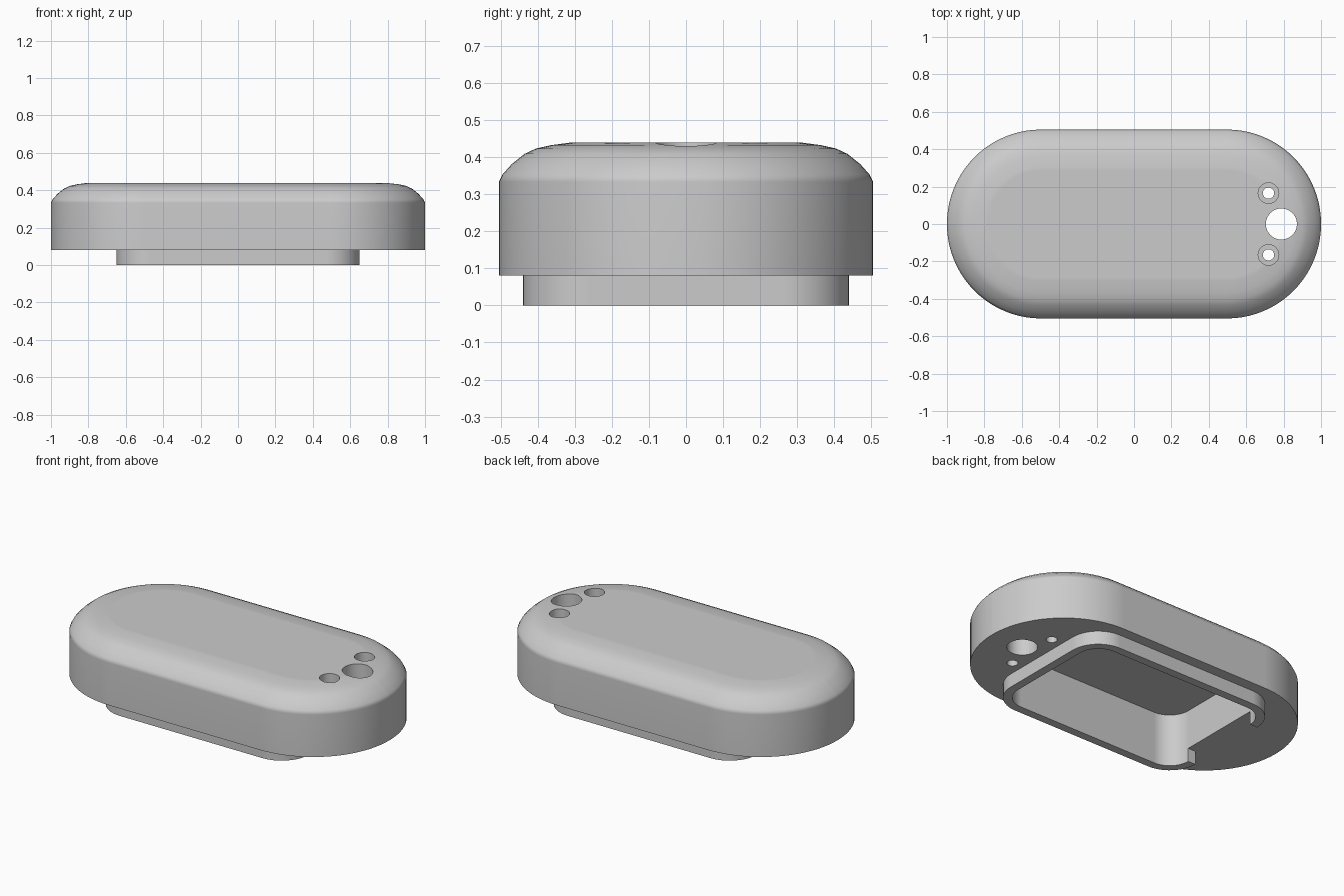
import bpy
import bmesh
from math import pi, cos, sin, radians

if "Cube" in bpy.data.objects:
    bpy.data.objects.remove(bpy.data.objects["Cube"], do_unlink=True)

grey = bpy.data.materials.new("plain_grey")
grey.use_nodes = True
colour = (0.6, 0.6, 0.6, 1)
grey.diffuse_color = colour
grey.node_tree.nodes["Principled BSDF"].inputs["Base Color"].default_value = colour


def outline(hx, hy, r, steps):
    """Rounded rectangle, counter-clockwise, as corner centres plus arcs."""
    pts = []
    for i, (sx, sy) in enumerate([(1, 1), (-1, 1), (-1, -1), (1, -1)]):
        for k in range(steps + 1):
            a = (i + k / steps) * pi / 2
            pts.append((sx * (hx - r) + r * cos(a), sy * (hy - r) + r * sin(a)))
    return pts


def loft(name, rings):
    """Closed solid through a stack of (outline, height) rings."""
    bm = bmesh.new()
    loops = [[bm.verts.new((x, y, z)) for x, y in pts] for pts, z in rings]
    for low, high in zip(loops, loops[1:]):
        for i in range(len(low)):
            j = (i + 1) % len(low)
            bm.faces.new((low[i], low[j], high[j], high[i]))
    bm.faces.new(loops[0][::-1])
    bm.faces.new(loops[-1])
    bmesh.ops.remove_doubles(bm, verts=bm.verts, dist=1e-5)
    bmesh.ops.recalc_face_normals(bm, faces=bm.faces)
    mesh = bpy.data.meshes.new(name)
    bm.to_mesh(mesh)
    bm.free()
    mesh.materials.append(grey)
    obj = bpy.data.objects.new(name, mesh)
    bpy.context.collection.objects.link(obj)
    return obj


def prism(name, hx, hy, r, z0, z1, steps=12):
    pts = outline(hx, hy, r, steps)
    return loft(name, [(pts, z0), (pts, z1)])


def cylinder(name, x, y, r, z0, z1):
    obj = prism(name, r, r, r, z0, z1)
    obj.location = (x, y, 0)
    return obj


def combine(target, tool, operation):
    """Apply a boolean and discard the tool object."""
    tool.hide_render = True
    mod = target.modifiers.new(operation.lower(), 'BOOLEAN')
    mod.operation = operation
    mod.solver = 'EXACT'
    mod.object = tool
    bpy.context.view_layer.update()
    bpy.context.view_layer.objects.active = target
    bpy.ops.object.modifier_apply(modifier=mod.name)
    bpy.data.objects.remove(tool, do_unlink=True)


# Housing: upright stadium wall with a softly domed top edge
half_x, half_y, base, floor = 1.0, 0.505, 0.081, 0.315
profile = [(0, base), (0, 0.333), (0.01, 0.353), (0.035, 0.381), (0.07, 0.409),
           (0.1, 0.423), (0.14, 0.432), (0.2, 0.44), (0.22, 0.44)]
housing = loft("housing", [(outline(half_x - d, half_y - d, half_y - d - 0.002, 20), z)
                           for d, z in profile])

# Lower lip around the underside pocket, open in the middle of the right end
lip = prism("lip", 0.65, 0.44, 0.18, 0, base + 0.05)
notch = prism("notch", 0.1, 0.26, 0.001, -0.1, base, 1)
notch.location.x = -0.66
combine(lip, notch, 'DIFFERENCE')
combine(housing, lip, 'UNION')
combine(housing, prism("pocket", 0.6, 0.39, 0.13, -0.1, floor), 'DIFFERENCE')

# Large through hole flanked by two counterbored screw holes
combine(housing, cylinder("large_hole", 0.788, 0, 0.083, -0.1, 0.6), 'DIFFERENCE')
for side in (-1, 1):
    for radius, bottom in ((0.055, 0.22), (0.03, -0.1)):
        tool = cylinder("screw_hole", 0.719, side * 0.165, radius, bottom, 0.6)
        combine(housing, tool, 'DIFFERENCE')

# Smooth curves with crisp edges
bpy.ops.object.select_all(action='DESELECT')
housing.select_set(True)
bpy.context.view_layer.objects.active = housing
bpy.ops.object.shade_smooth_by_angle(angle=radians(40))
weighted = housing.modifiers.new("weighted_normals", 'WEIGHTED_NORMAL')
weighted.keep_sharp = True
